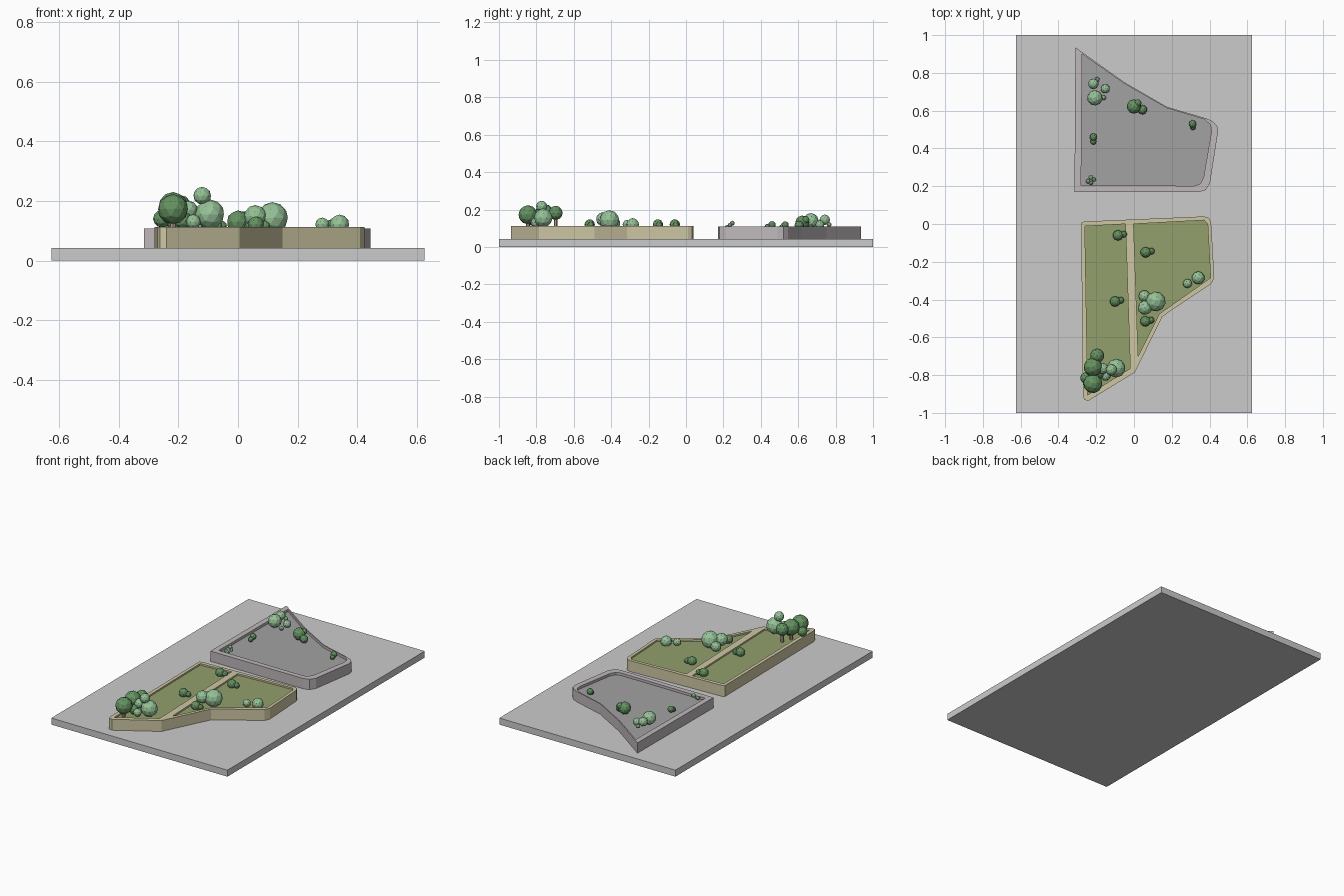
import bpy
from mathutils import Matrix


def material(name, rgb):
    m = bpy.data.materials.new(name)
    m.diffuse_color = (*rgb, 1)
    return m


STONE = material("stone", (0.52, 0.48, 0.49))
SOIL = material("soil", (0.36, 0.36, 0.37))
SAND = material("sandstone", (0.62, 0.57, 0.37))
LAWN = material("lawn", (0.29, 0.35, 0.15))
LIGHT = material("light_leaf", (0.30, 0.54, 0.31))
DARK = material("dark_leaf", (0.13, 0.29, 0.12))
BARK = material("bark", (0.42, 0.33, 0.26))


def prism(name, loops, z0, z1, mat):
    """Extruded outline; loops after the first are holes."""
    cu = bpy.data.curves.new(name, "CURVE")
    cu.dimensions, cu.fill_mode = "2D", "BOTH"
    cu.extrude = (z1 - z0) / 2
    for pts in loops:
        s = cu.splines.new("POLY")
        s.points.add(len(pts) - 1)
        for p, (x, y) in zip(s.points, pts):
            p.co = (x, y, 0, 1)
        s.use_cyclic_u = True
    ob = bpy.data.objects.new(name, cu)
    bpy.context.collection.objects.link(ob)
    ob.location.z = (z0 + z1) / 2
    bpy.ops.object.select_all(action="DESELECT")
    ob.select_set(True)
    bpy.context.view_layer.objects.active = ob
    bpy.ops.object.convert(target="MESH")
    ob = bpy.context.object
    ob.name = name
    ob.data.materials.clear()
    ob.data.materials.append(mat)
    for f in ob.data.polygons:
        f.use_smooth = False
        f.material_index = 0


def bushes(name, mat, balls):
    for i, (x, y, z, r) in enumerate(balls):
        bpy.ops.mesh.primitive_ico_sphere_add(subdivisions=2, radius=r, location=(x, y, z),
                                              rotation=(0, 0, i * 0.7))
        ob = bpy.context.object
        ob.name = f"{name}_{i + 1}"
        ob.data.materials.append(mat)


# ground slab
bpy.ops.mesh.primitive_cube_add(size=1, location=(0, 0, 0.021))
base = bpy.context.object
base.name = "ground_slab"
base.data.transform(Matrix.Diagonal((1.25, 2, 0.042, 1)))

# rear stone planter: rim and sunken floor
stone_out = [(-0.315, 0.17), (0.345, 0.17), (0.38, 0.18), (0.402, 0.215), (0.445, 0.49),
             (0.44, 0.52), (0.415, 0.545), (0.38, 0.56), (0.175, 0.62), (-0.05, 0.75), (-0.31, 0.935)]
stone_in = [(-0.28, 0.205), (0.32, 0.202), (0.35, 0.212), (0.368, 0.245), (0.41, 0.49),
            (0.405, 0.525), (0.375, 0.553), (0.175, 0.613), (-0.05, 0.742), (-0.275, 0.90)]
prism("stone_planter_rim", [stone_out, stone_in], 0.04, 0.108, STONE)
prism("stone_planter_floor", [stone_in], 0.04, 0.092, SOIL)

# front sandstone planter: rim with dividing path and two lawns
sand_out = [(-0.28, 0.005), (-0.265, 0.013), (0.37, 0.04), (0.397, 0.032), (0.408, 0.01),
            (0.425, -0.285), (0.41, -0.315), (0.15, -0.49), (0.005, -0.785),
            (-0.24, -0.935), (-0.262, -0.932), (-0.27, -0.91)]
lawn_left = [(-0.26, -0.012), (-0.045, 0.0), (-0.02, -0.765), (-0.245, -0.905)]
lawn_right = [(-0.002, 0.0), (0.372, 0.02), (0.39, 0.0), (0.405, -0.285),
              (0.135, -0.475), (0.022, -0.70)]
prism("sandstone_planter_rim", [sand_out, lawn_left, lawn_right], 0.04, 0.112, SAND)
prism("left_lawn", [lawn_left], 0.04, 0.102, LAWN)
prism("right_lawn", [lawn_right], 0.04, 0.102, LAWN)

# bushes in the stone planter
bushes("stone_light_bush", LIGHT, [
    (-0.215, 0.742, 0.145, 0.028), (-0.207, 0.668, 0.14, 0.041), (-0.152, 0.716, 0.118, 0.024),
    (-0.195, 0.765, 0.12, 0.013), (-0.16, 0.668, 0.105, 0.013),
    (-0.228, 0.247, 0.127, 0.013), (-0.243, 0.226, 0.107, 0.012),
    (-0.212, 0.235, 0.118, 0.011), (-0.227, 0.218, 0.105, 0.011)])
bushes("stone_dark_bush", DARK, [
    (0.0, 0.622, 0.13, 0.038), (0.045, 0.605, 0.115, 0.025), (0.02, 0.64, 0.145, 0.02),
    (0.31, 0.53, 0.117, 0.02), (0.312, 0.512, 0.105, 0.015),
    (-0.215, 0.46, 0.118, 0.02), (-0.215, 0.436, 0.108, 0.016)])

# bushes on the lawns
bushes("lawn_light_bush", LIGHT, [
    (0.34, -0.285, 0.12, 0.034), (0.283, -0.315, 0.12, 0.024),
    (0.115, -0.41, 0.143, 0.053), (0.058, -0.443, 0.148, 0.038), (0.055, -0.382, 0.125, 0.031)])
for i, (x, y) in enumerate([(-0.085, -0.06), (0.062, -0.15), (-0.1, -0.41), (0.06, -0.515)]):
    bushes(f"lawn_dark_bush_{i + 1}", DARK, [(x, y, 0.12, 0.028), (x + 0.03, y + 0.006, 0.116, 0.018)])

# front corner thicket
bushes("corner_dark_bush", DARK, [
    (-0.195, -0.697, 0.182, 0.038), (-0.217, -0.757, 0.18, 0.05),
    (-0.218, -0.845, 0.172, 0.051), (-0.255, -0.815, 0.14, 0.03), (-0.185, -0.79, 0.135, 0.03)])
bushes("corner_light_bush", LIGHT, [
    (-0.095, -0.763, 0.155, 0.05), (-0.12, -0.772, 0.217, 0.03),
    (-0.165, -0.765, 0.17, 0.03), (-0.15, -0.805, 0.13, 0.025)])
for i, (x, y) in enumerate([(-0.195, -0.697), (-0.217, -0.757), (-0.218, -0.845)]):
    bpy.ops.mesh.primitive_cylinder_add(vertices=6, radius=0.01, depth=0.06, location=(x, y, 0.125))
    bpy.context.object.name = f"trunk_{i + 1}"
    bpy.context.object.data.materials.append(BARK)
